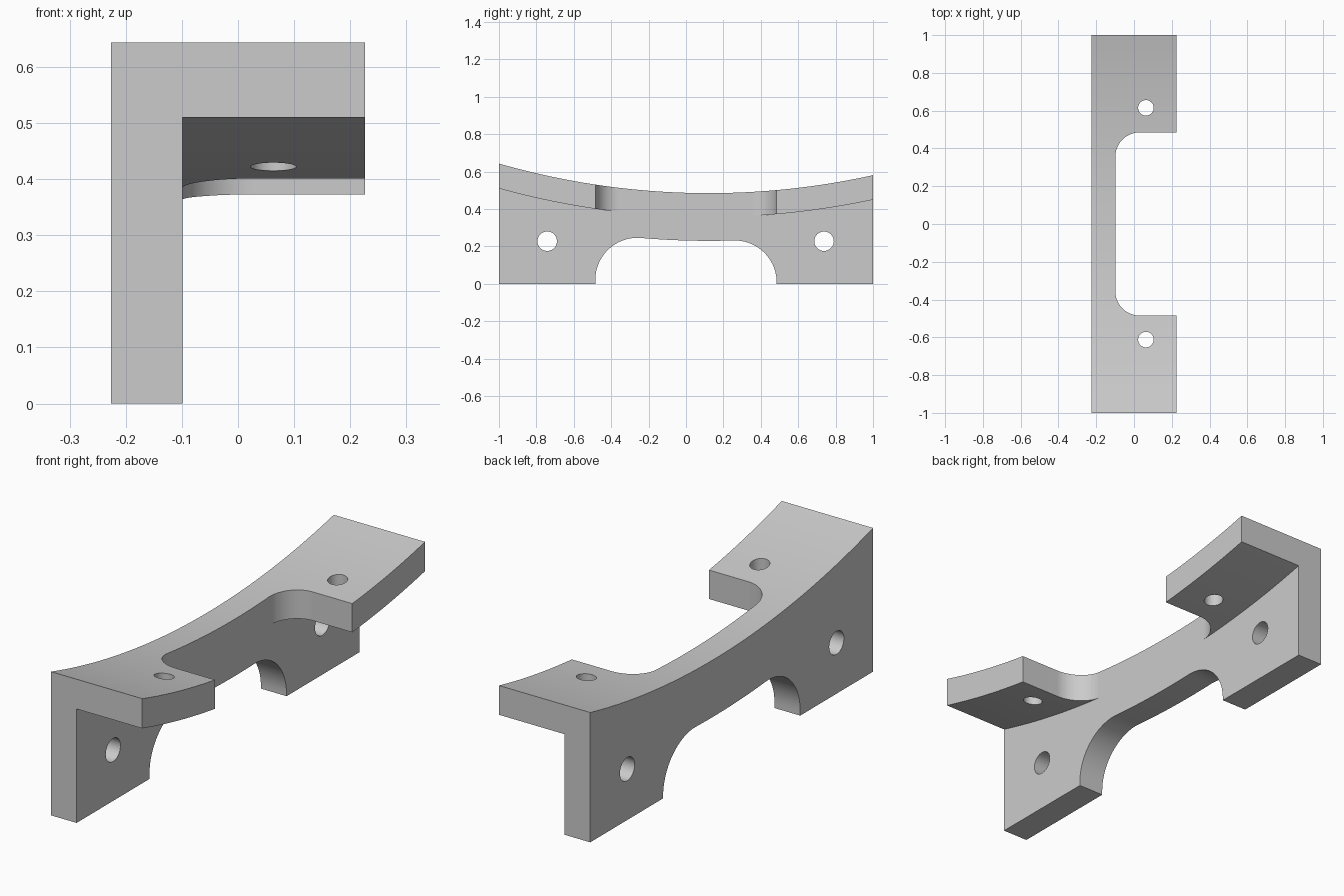
import bpy, bmesh
from math import sin, cos, pi, sqrt, atan2
from mathutils import Vector

cube = bpy.data.objects.get("Cube")
if cube:
    bpy.data.objects.remove(cube, do_unlink=True)

# Main dimensions
HALF_W, HALF_L, WALL_X = 0.226, 1.0, -0.099
OPENING = 0.485                      # half length of arch and notch
ARC_Y, ARC_Z, R = 0.122, 4.545, 4.06  # centre and radius of the curved top
FLANGE, WEB = 0.128, 0.255           # thickness below the curved top
ARCH_R, NOTCH_R = 0.225, 0.13

grey = bpy.data.materials.new("light grey")
grey.use_nodes = True
colour = (0.6, 0.6, 0.6, 1)
grey.diffuse_color = colour
grey.node_tree.nodes["Principled BSDF"].inputs["Base Color"].default_value = colour


def curve_z(y, depth):
    return ARC_Z - sqrt((R + depth) ** 2 - (y - ARC_Y) ** 2)


def curve(y0, y1, depth, n=40):
    ys = [y0 + (y1 - y0) * i / n for i in range(n + 1)]
    return [(y, curve_z(y, depth)) for y in ys]


def arc(cx, cy, r, a0, a1, n=18):
    angles = [a0 + (a1 - a0) * i / n for i in range(n + 1)]
    return [(cx + r * cos(a), cy + r * sin(a)) for a in angles]


def prism(name, outline, axis, start, end):
    """Extrude a (y, z) outline along x, or an (x, y) outline along z."""
    bm = bmesh.new()
    place = (lambda p: (start, *p)) if axis == "x" else (lambda p: (*p, start))
    face = bm.faces.new([bm.verts.new(place(p)) for p in outline])
    new = bmesh.ops.extrude_face_region(bm, geom=[face])["geom"]
    shift = Vector((end - start, 0, 0) if axis == "x" else (0, 0, end - start))
    bmesh.ops.translate(bm, vec=shift, verts=[v for v in new if isinstance(v, bmesh.types.BMVert)])
    bmesh.ops.recalc_face_normals(bm, faces=bm.faces)
    mesh = bpy.data.meshes.new(name)
    bm.to_mesh(mesh)
    bm.free()
    mesh.materials.append(grey)
    obj = bpy.data.objects.new(name, mesh)
    bpy.context.collection.objects.link(obj)
    return obj


def arch_corner(side):
    """Rounded arch corner, tangent to the upright side and the curved web."""
    cy = side * (OPENING - ARCH_R)
    cz = curve_z(cy, WEB + ARCH_R)
    up = atan2(ARC_Z - cz, ARC_Y - cy)
    return arc(cy, cz, ARCH_R, pi if side < 0 else 0, up)


# Side silhouette with the arch, extruded across the full width
left, right = arch_corner(-1), arch_corner(1)[::-1]
outline = [(-HALF_L, 0), (-OPENING, 0)] + left
outline += curve(left[-1][0], right[0][0], WEB, 24)[1:-1]
outline += right + [(OPENING, 0), (HALF_L, 0)]
outline += curve(HALF_L, -HALF_L, 0)
bracket = prism("curved_angle_bracket", outline, "x", -HALF_W, HALF_W)

# Space under the flange
under = [(-1.2, -0.2), (1.2, -0.2)] + curve(1.2, -1.2, FLANGE, 48)
cutters = [prism("under_flange_cutter", under, "x", WALL_X, 0.5)]

# Notch in the flange with rounded inner corners
cx, cy = WALL_X + NOTCH_R, OPENING - NOTCH_R
notch = [(0.5, -OPENING)] + arc(cx, -cy, NOTCH_R, 1.5 * pi, pi)
notch += arc(cx, cy, NOTCH_R, pi, 0.5 * pi) + [(0.5, OPENING)]
cutters.append(prism("notch_cutter", notch, "z", -0.3, 1))

# Screw holes through the wall and the flange
for y in (-0.742, 0.738):
    hole = arc(y, 0.228, 0.052, 0, 2 * pi, 40)[:-1]
    cutters.append(prism("wall_hole_cutter", hole, "x", -0.4, 0.1))
for y in (-0.612, 0.615):
    hole = arc(0.063, y, 0.041, 0, 2 * pi, 40)[:-1]
    cutters.append(prism("flange_hole_cutter", hole, "z", 0.2, 1))

# Cut the bracket, then remove the cutters
bpy.context.view_layer.objects.active = bracket
for cutter in cutters:
    cutter.hide_render = True
    mod = bracket.modifiers.new("cut", "BOOLEAN")
    mod.operation, mod.solver, mod.object = "DIFFERENCE", "EXACT", cutter
    bpy.ops.object.modifier_apply(modifier=mod.name)
    bpy.data.objects.remove(cutter, do_unlink=True)

# Smooth curves with crisp edges
bpy.ops.object.select_all(action="DESELECT")
bracket.select_set(True)
bpy.ops.object.shade_smooth_by_angle(angle=pi / 6)
weighted = bracket.modifiers.new("weighted normals", "WEIGHTED_NORMAL")
weighted.keep_sharp = True
